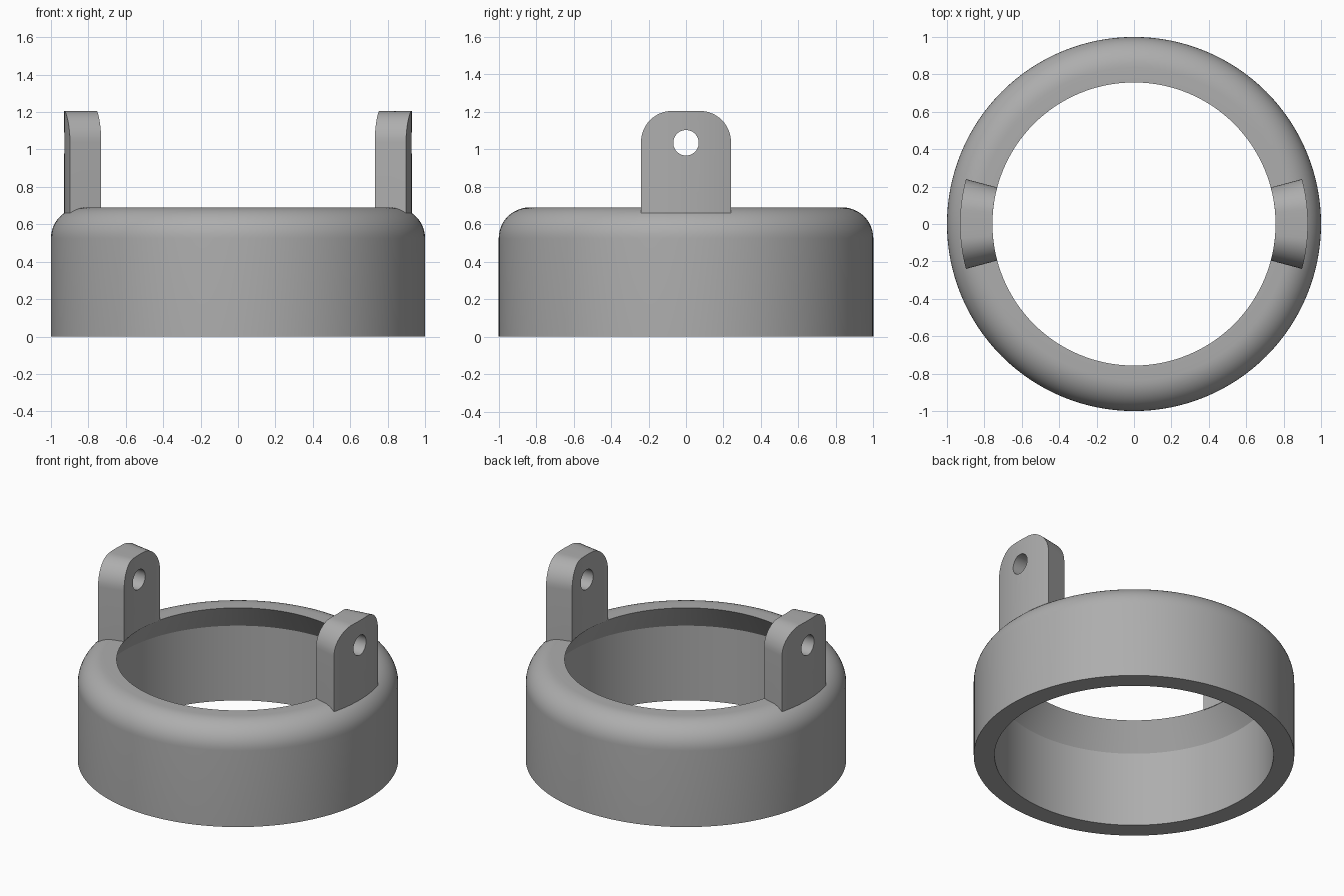
import bpy, bmesh
from math import sin, cos, pi, radians, asin

cube = bpy.data.objects.get("Cube")
if cube:
    bpy.data.objects.remove(cube, do_unlink=True)

grey = bpy.data.materials.new("plain_grey")
grey.use_nodes = True
GREY = (0.42, 0.42, 0.42, 1)
grey.diffuse_color = GREY
grey.node_tree.nodes["Principled BSDF"].inputs["Base Color"].default_value = GREY


def loft(name, sections, closed):
    """Join (angle, [(radius, z), ...]) sections around the z axis."""
    bm = bmesh.new()
    rows = [[bm.verts.new((r * cos(a), r * sin(a), z)) for r, z in pts]
            for a, pts in sections]
    n = len(rows[0])
    pairs = list(zip(rows, rows[1:]))
    if closed:
        pairs.append((rows[-1], rows[0]))
    else:
        bm.faces.new(rows[0])
        bm.faces.new(rows[-1])
    for p, q in pairs:
        for i in range(n):
            j = (i + 1) % n
            bm.faces.new((p[i], p[j], q[j], q[i]))
    bmesh.ops.recalc_face_normals(bm, faces=bm.faces)
    mesh = bpy.data.meshes.new(name)
    bm.to_mesh(mesh)
    bm.free()
    mesh.materials.append(grey)
    obj = bpy.data.objects.new(name, mesh)
    bpy.context.collection.objects.link(obj)
    return obj


def smooth(obj):
    bpy.ops.object.select_all(action="DESELECT")
    obj.select_set(True)
    bpy.context.view_layer.objects.active = obj
    bpy.ops.object.shade_smooth_by_angle(angle=radians(30))


# Collar: rounded outer shoulder, conical lip inside
HEIGHT, FILLET, LIP = 0.69, 0.165, 0.757
profile = [(0.87, 0), (1, 0)]
for i in range(13):
    t = i / 12 * pi / 2
    profile.append((1 - FILLET + FILLET * cos(t), HEIGHT - FILLET + FILLET * sin(t)))
profile += [(LIP, HEIGHT), (0.87, 0.515)]
SEGMENTS = 128
collar = loft("collar", [(2 * pi * k / SEGMENTS, profile) for k in range(SEGMENTS)], True)
smooth(collar)

# Straight pin hole cutter through both lugs
bpy.ops.mesh.primitive_cylinder_add(vertices=48, radius=0.068, depth=3,
                                    location=(0, 0, 1.035), rotation=(0, pi / 2, 0))
cutter = bpy.context.object
cutter.name = "pin_hole_cutter"
cutter.data.materials.append(grey)
cutter.hide_render = True

# Lugs: curved tabs with rounded top corners
OUTER, TOP, HALF, CORNER = 0.93, 1.205, 0.24, 0.165
steps = [i / 12 * pi / 2 for i in range(13)]
flat = HALF - CORNER
left_half = [(-flat - CORNER * cos(t), TOP - CORNER + CORNER * sin(t)) for t in steps]
right_half = [(-y, z) for y, z in reversed(left_half)]
columns = left_half + [(-flat / 3, TOP), (flat / 3, TOP)] + right_half
for name, turn in (("left_lug", 0), ("right_lug", pi)):
    sections = [(turn + asin(y / OUTER),
                 [(LIP, HEIGHT - 0.003), (LIP, z), (OUTER, z), (OUTER, 0.62)])
                for y, z in columns]
    lug = loft(name, sections, False)
    hole = lug.modifiers.new("pin_hole", "BOOLEAN")
    hole.operation = "DIFFERENCE"
    hole.solver = "EXACT"
    hole.object = cutter
    bpy.context.view_layer.objects.active = lug
    bpy.ops.object.modifier_apply(modifier=hole.name)
    smooth(lug)

bpy.data.objects.remove(cutter, do_unlink=True)
